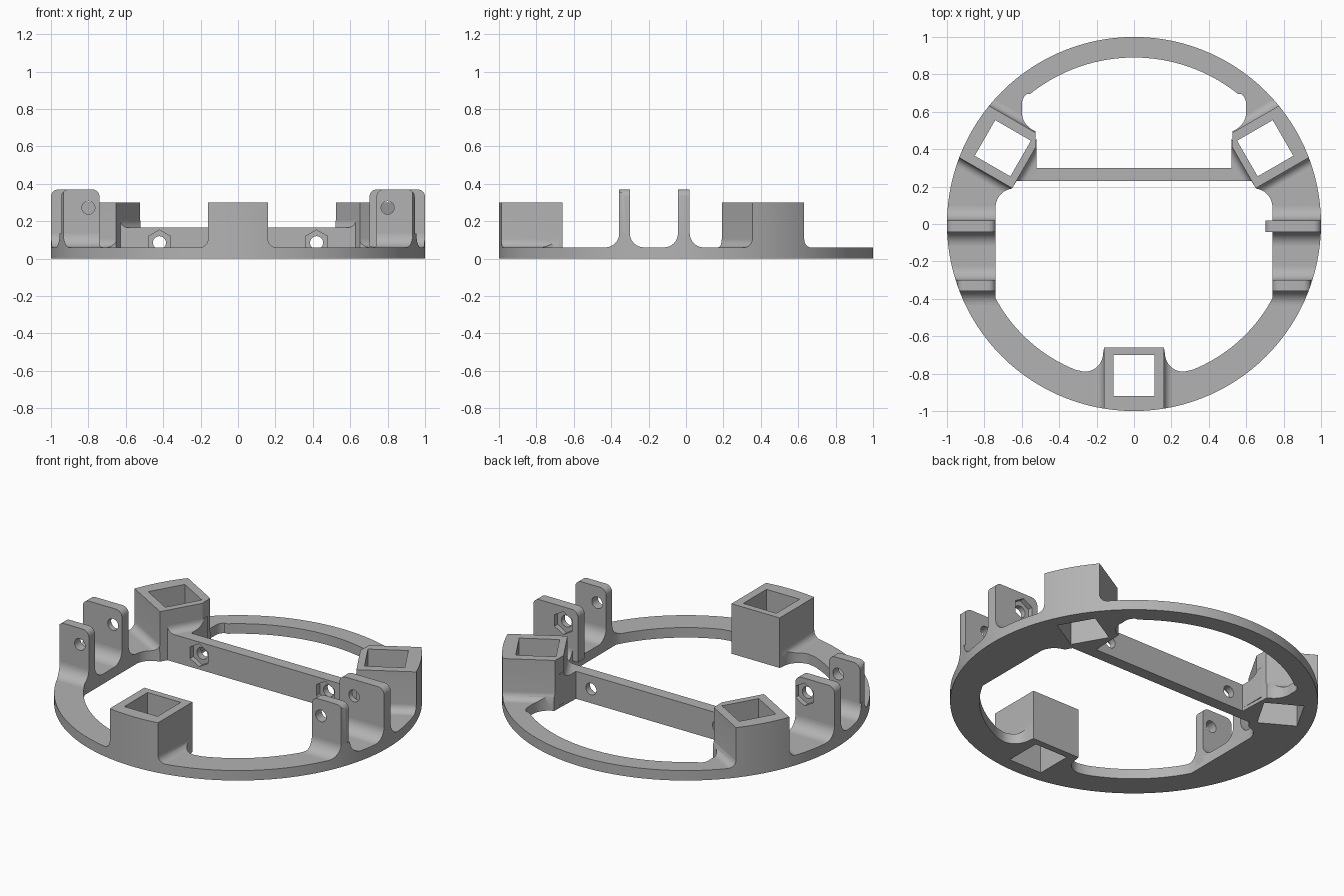
import bpy, bmesh
from math import radians, cos, sin
from mathutils import Matrix

cube = bpy.data.objects.get("Cube")
if cube:
    bpy.data.objects.remove(cube, do_unlink=True)

grey = bpy.data.materials.new("plain grey")
grey.use_nodes = True
grey.diffuse_color = (0.45, 0.45, 0.45, 1)
grey.node_tree.nodes["Principled BSDF"].inputs["Base Color"].default_value = (0.45, 0.45, 0.45, 1)

parts, cutters = [], []


def arc(cx, cy, r, start, end, n=10):
    steps = [radians(start + (end - start) * i / n) for i in range(n + 1)]
    return [(cx + r * cos(a), cy + r * sin(a)) for a in steps]


def mirrored(half):
    return half + [(-x, y) for x, y in reversed(half)]


def rect(x0, x1, y0, y1):
    return [(x0, y0), (x1, y0), (x1, y1), (x0, y1)]


def prism(name, outline, axis, low, high, turn=0, cutter=False):
    """Extrude a 2D outline along an axis, then turn it about z."""
    place = {"x": lambda a, b, c: (c, a, b),
             "y": lambda a, b, c: (a, c, b),
             "z": lambda a, b, c: (a, b, c)}[axis]
    bm = bmesh.new()
    face = bm.faces.new([bm.verts.new(place(a, b, low)) for a, b in outline])
    extruded = bmesh.ops.extrude_face_region(bm, geom=[face])["geom"]
    shift = place(0, 0, high - low)
    bmesh.ops.translate(bm, vec=shift, verts=[v for v in extruded if isinstance(v, bmesh.types.BMVert)])
    bmesh.ops.recalc_face_normals(bm, faces=bm.faces)
    bm.transform(Matrix.Rotation(radians(turn), 4, "Z"))
    mesh = bpy.data.meshes.new(name)
    bm.to_mesh(mesh)
    bm.free()
    mesh.materials.append(grey)
    obj = bpy.data.objects.new(name, mesh)
    bpy.context.collection.objects.link(obj)
    obj.hide_render = cutter
    (cutters if cutter else parts).append(obj)
    return obj


def combine(obj, tools, operation="DIFFERENCE"):
    """Apply boolean operations with each tool in turn."""
    for tool in tools:
        mod = obj.modifiers.new("cut", "BOOLEAN")
        mod.operation, mod.solver, mod.object = operation, "EXACT", tool
        graph = bpy.context.evaluated_depsgraph_get()
        mesh = bpy.data.meshes.new_from_object(obj.evaluated_get(graph))
        obj.modifiers.clear()
        obj.data = mesh


# Shared cutters: outer disc, two openings, three square shafts
circle = arc(0, 0, 1, 0, 360, 120)[:-1]
disc = prism("outer_limit", circle, "z", -0.1, 1, cutter=True)
front_half = ([(0.16, -0.66)] + arc(0.265, -0.69, 0.1, 180, 270) + arc(0, 0, 0.84, -68, -28.2, 20)
              + arc(0.64, 0.09, 0.1, 0, 80) + [(0.652, 0.19), (0.628, 0.23)])
back_half = ([(0.52, 0.30)] + arc(0.49, 0.60, 0.11, -70, 10) + arc(0.53, 0.64, 0.07, 0, 50)
             + arc(0, 0, 0.89, 51.4, 89, 20))
openings = [prism("front_opening", mirrored(front_half), "z", -0.1, 1, cutter=True),
            prism("back_opening", mirrored(back_half), "z", -0.1, 1, cutter=True)]
turns = (0, 120, 240)
shafts = [prism("shaft", rect(-0.11, 0.11, -0.92, -0.70), "z", -0.1, 1, t, True) for t in turns]


def bolt_cutters(x, z, y0, y1, hex0, hex1):
    """Round bolt hole with a hexagonal nut pocket."""
    return [prism("bolt_hole", arc(x, z, 0.035, 0, 360, 24)[:-1], "y", y0, y1, cutter=True),
            prism("nut_pocket", arc(x, z, 0.068, 30, 390, 6)[:-1], "y", hex0, hex1, cutter=True)]


bar_bolts = [c for x in (-0.42, 0.42) for c in bolt_cutters(x, 0.085, 0.2, 0.33, 0.2, 0.26)]

# Base ring
ring = prism("base_ring", circle, "z", 0, 0.06)
combine(ring, openings + shafts + bar_bolts)

# Cross bar
bar = prism("cross_bar", rect(-0.62, 0.62, 0.23, 0.30), "z", 0.02, 0.165)
combine(bar, bar_bolts)

# Square sockets with flared feet
socket_half = [(0.21, 0.02)] + arc(0.205, 0.105, 0.045, 270, 180, 8) + [(0.16, 0.30)]
for name, turn in zip(("front_socket", "back_left_socket", "back_right_socket"), turns):
    socket = prism(name, mirrored(socket_half), "y", -1.05, -0.66, turn)
    combine(socket, [disc], "INTERSECT")
    combine(socket, openings + shafts)

# Gussets joining the cross bar to the back sockets
gusset_side = [(-0.68, 0.02), (-0.68, 0.205)] + arc(-0.62, 0.205, 0.04, 180, 270, 8) + [(-0.48, 0.165), (-0.48, 0.02)]
for name, turn, side in (("left_gusset", 120, 1), ("right_gusset", 240, -1)):
    gusset = prism(name, gusset_side, "x", -0.16, 0.16, turn)
    gusset_limit = prism("gusset_limit", rect(*sorted((side * 0.52, side * 0.9)), 0.23, 0.5),
                         "z", -0.1, 1, cutter=True)
    combine(gusset, [gusset_limit], "INTERSECT")

# Bracket lugs: a filleted foot and two upright blades on each side
blade_spans = ((-0.357, -0.30), (-0.043, 0.02))
fillet = 0.075
foot_side = [(blade_spans[0][0] - fillet, 0.03)]
for y0, y1 in blade_spans:
    foot_side += arc(y0 - fillet, 0.06 + fillet, fillet, -90, 0)
    foot_side += arc(y1 + fillet, 0.06 + fillet, fillet, 180, 270)
foot_side.append((blade_spans[1][1] + fillet, 0.03))

for label, side in (("left", 1), ("right", -1)):
    foot = prism(label + "_lug_foot", foot_side, "x", *sorted((side * 0.72, side * 1.05)))
    combine(foot, [disc], "INTERSECT")
    combine(foot, openings)
    for place, (y0, y1) in zip(("front", "back"), blade_spans):
        back = place == "back"
        inner = 0.703 if back and side > 0 else 0.74
        outer = 1.0 if back else 0.945
        base = 0.062 if inner < 0.74 else 0.03
        outline = ([(inner, base), (outer, base)] + arc(outer - 0.04, 0.33, 0.04, 0, 90, 8)
                   + arc(inner + 0.04, 0.33, 0.04, 90, 180, 8))
        blade = prism(f"{label}_{place}_lug", [(side * x, z) for x, z in outline], "y", y0, y1)
        combine(blade, [disc], "INTERSECT")
        bolts = bolt_cutters(side * 0.80, 0.272, y0 - 0.05, y1 + 0.05, y1 - 0.03, y1 + 0.05)
        combine(blade, bolts if back else bolts[:1])

# Remove the helpers and shade the curved faces smooth
for cutter in cutters:
    bpy.data.objects.remove(cutter, do_unlink=True)
bpy.context.view_layer.update()
bpy.ops.object.select_all(action="DESELECT")
for part in parts:
    part.select_set(True)
bpy.context.view_layer.objects.active = ring
bpy.ops.object.shade_smooth_by_angle(angle=radians(30))
